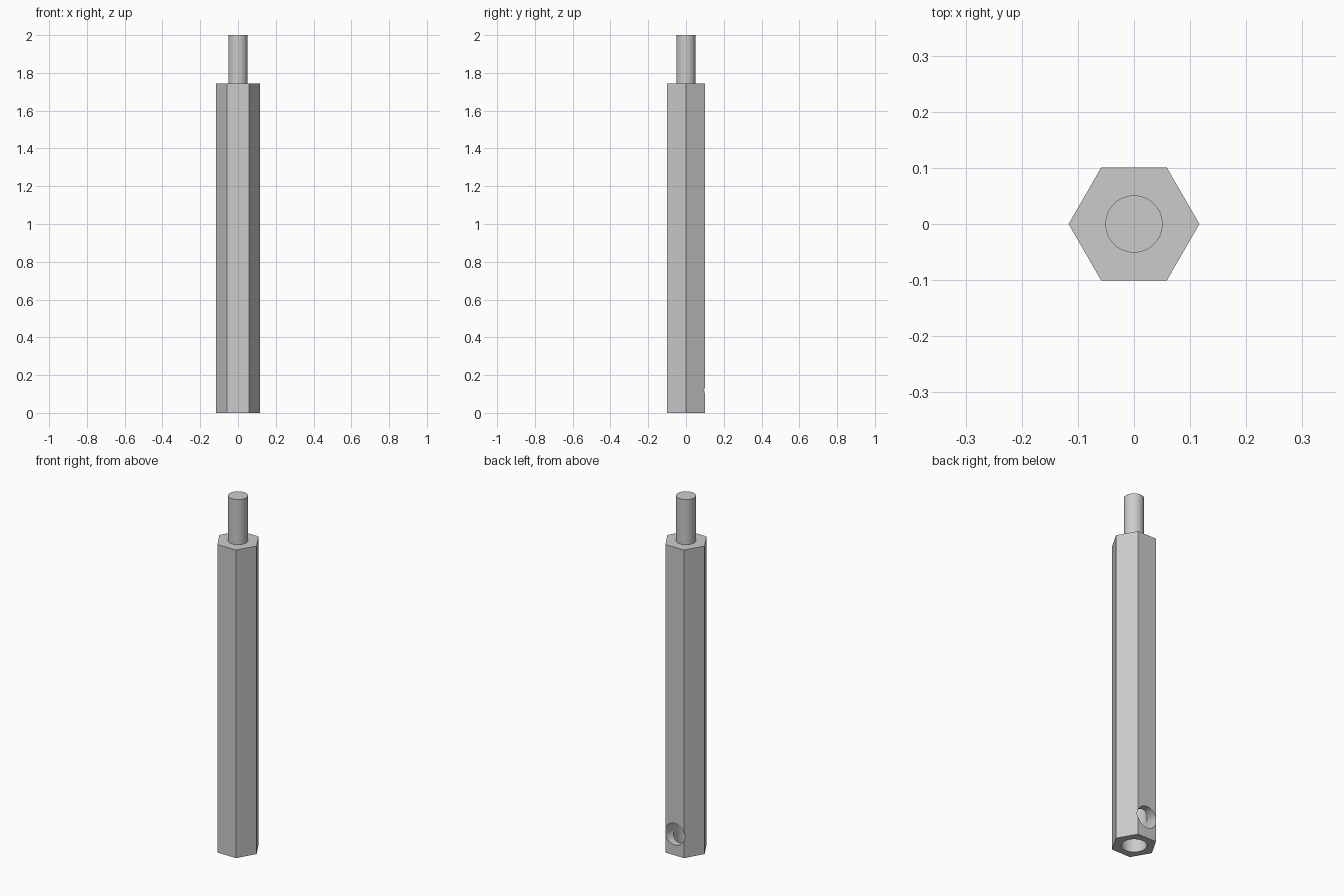
import bpy, math

cube = bpy.data.objects.get("Cube")
if cube:
    bpy.data.objects.remove(cube, do_unlink=True)

steel = bpy.data.materials.new("grey metal")
steel.use_nodes = True
GREY = (0.6, 0.6, 0.6, 1)
steel.diffuse_color = GREY
steel.node_tree.nodes["Principled BSDF"].inputs["Base Color"].default_value = GREY

TOP = 1.745        # top of the hexagonal body
FLAT = 0.101       # centre to flat
BORE = 0.064       # bottom bore radius
CROSS = 0.061      # side hole radius


def prism(name, sides, radius, start, end, z=0.0, along_y=False):
    """Prism or cylinder from start to end, along z or along y at height z."""
    mid = (start + end) / 2
    bpy.ops.mesh.primitive_cylinder_add(
        vertices=sides, radius=radius, depth=end - start,
        location=(0, mid, z) if along_y else (0, 0, mid),
        rotation=(math.pi / 2, 0, 0) if along_y else (0, 0, 0))
    ob = bpy.context.object
    ob.name = name
    ob.data.materials.append(steel)
    return ob


def activate(ob):
    bpy.ops.object.select_all(action="DESELECT")
    ob.select_set(True)
    bpy.context.view_layer.objects.active = ob


# Hexagonal body with corners on the x axis
body = prism("hex_body", 6, FLAT / math.cos(math.pi / 6), 0, TOP)
body.rotation_euler.z = math.pi / 6
activate(body)
bpy.ops.object.transform_apply(location=True, rotation=True, scale=True)

# Blind bore in the bottom and a cross hole from the back into it
cutters = [prism("bore_cutter", 64, BORE, -0.05, 0.26),
           prism("cross_hole_cutter", 64, CROSS, 0, 0.2, z=0.12, along_y=True)]
for cutter in cutters:
    cutter.hide_render = True
    activate(body)
    mod = body.modifiers.new("cut", "BOOLEAN")
    mod.operation = "DIFFERENCE"
    mod.solver = "EXACT"
    mod.object = cutter
    bpy.ops.object.modifier_apply(modifier=mod.name)
    bpy.data.objects.remove(cutter, do_unlink=True)

# Round stud on top
stud = prism("top_stud", 64, 0.051, TOP, 2.0)

for ob in (body, stud):
    activate(ob)
    bpy.ops.object.shade_smooth_by_angle(angle=math.radians(30))
